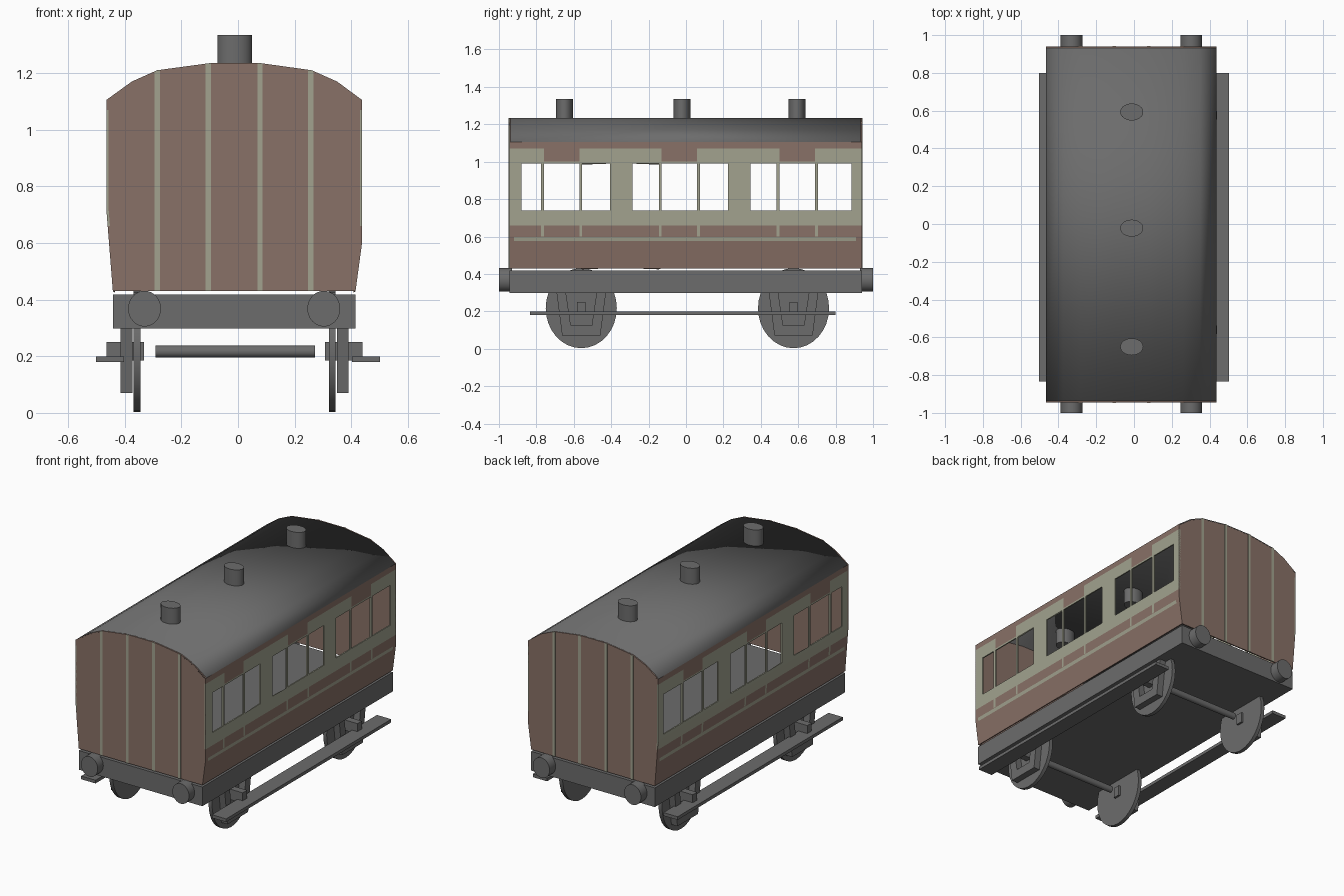
import bpy, bmesh, math
from mathutils import Matrix

if "Cube" in bpy.data.objects:
    bpy.data.objects.remove(bpy.data.objects["Cube"])

def material(name, rgb):
    m = bpy.data.materials.new(name)
    m.diffuse_color = (*rgb, 1)
    m.use_nodes = True
    m.node_tree.nodes["Principled BSDF"].inputs["Base Color"].default_value = m.diffuse_color
    return m

GREY = material("dark grey", (0.15, 0.15, 0.15))
BROWN = material("dull brown", (0.25, 0.165, 0.135))
CREAM = material("sage cream", (0.36, 0.365, 0.275))

CX = -0.012                      # centre line of the carriage
Y0, Y1 = -0.945, 0.94            # ends of the body
ROOF = [(-0.465, 1.105), (-0.375, 1.17), (-0.285, 1.21), (-0.10, 1.235),
        (0.08, 1.235), (0.26, 1.21), (0.35, 1.17), (0.438, 1.105)]
LEFT = [(0.43, -0.442), (0.72, -0.465), (1.105, -0.465)]   # (z, x)
RIGHT = [(0.43, 0.415), (0.60, 0.438), (1.105, 0.438)]

def lerp(points, t):
    for (a, va), (b, vb) in zip(points, points[1:]):
        if t <= b + 1e-6:
            return va + (vb - va) * (t - a) / (b - a)
    return points[-1][1]

def finish(name, bm, mats, smooth=False):
    me = bpy.data.meshes.new(name)
    bm.to_mesh(me)
    bm.free()
    ob = bpy.data.objects.new(name, me)
    bpy.context.collection.objects.link(ob)
    for m in mats:
        me.materials.append(m)
    if smooth:
        bpy.ops.object.select_all(action='DESELECT')
        ob.select_set(True)
        bpy.context.view_layer.objects.active = ob
        bpy.ops.object.shade_smooth_by_angle(angle=math.radians(30))
    return ob

def box(name, x0, x1, y0, y1, z0, z1, mat=GREY):
    bm = bmesh.new()
    bmesh.ops.create_cube(bm, size=1)
    for v in bm.verts:
        v.co = ((x0 + x1) / 2 + v.co.x * (x1 - x0), (y0 + y1) / 2 + v.co.y * (y1 - y0),
                (z0 + z1) / 2 + v.co.z * (z1 - z0))
    return finish(name, bm, [mat])

def cylinder(name, centre, radii, axis, seg=32):
    """Elliptical cylinder; radii are half sizes along x, y and z."""
    bm = bmesh.new()
    bmesh.ops.create_cone(bm, cap_ends=True, segments=seg, radius1=1, radius2=1, depth=2)
    turn = {'X': Matrix.Rotation(math.pi / 2, 4, 'Y'),
            'Y': Matrix.Rotation(math.pi / 2, 4, 'X'), 'Z': Matrix()}[axis]
    bm.transform(Matrix.Translation(centre) @ Matrix.Diagonal((*radii, 1)) @ turn)
    return finish(name, bm, [GREY], True)

def prism(name, outline, depth, mat):
    """Extrude a closed 3D outline along the depth vector."""
    bm = bmesh.new()
    f = bm.faces.new([bm.verts.new(p) for p in outline])
    new = bmesh.ops.extrude_face_region(bm, geom=[f])['geom']
    bmesh.ops.translate(bm, vec=depth, verts=[v for v in new if isinstance(v, bmesh.types.BMVert)])
    bmesh.ops.recalc_face_normals(bm, faces=bm.faces)
    return finish(name, bm, [mat])

# Side walls: grid of cells, with windows left open and colours by cell
WINDOWS = [(-0.88, -0.775), (-0.76, -0.57), (-0.555, -0.405),
           (-0.285, -0.145), (-0.13, 0.06), (0.075, 0.225),
           (0.345, 0.485), (0.50, 0.69), (0.705, 0.885)]
DOORS = [WINDOWS[i] for i in (1, 4, 7)]
BARS = [b for a, c in DOORS for b in ((a - 0.015, a), (c, c + 0.015))]

def inside(spans, y):
    return any(a < y < b for a, b in spans)

def side_colour(y, z):
    if 0.575 < z < 0.597 and -0.92 < y < 0.91:
        return 1
    if 0.60 < z < 0.66:
        return int(inside(BARS, y))
    if 0.66 < z < 1.07:
        return int(not (z > 1.0 and inside(DOORS, y)))
    return 0

def side_wall(name, profile, sign):
    ys = sorted({Y0, Y1, -0.92, 0.91, *(v for w in WINDOWS + BARS for v in w)})
    zs = sorted({0.43, 0.575, 0.597, 0.60, 0.66, 0.72, 0.74, 0.99, 1.0, 1.07, 1.105})
    bm = bmesh.new()
    grid = [[bm.verts.new((lerp(profile, z), y, z)) for z in zs] for y in ys]
    for i in range(len(ys) - 1):
        for j in range(len(zs) - 1):
            y, z = (ys[i] + ys[i + 1]) / 2, (zs[j] + zs[j + 1]) / 2
            if 0.74 < z < 0.99 and inside(WINDOWS, y):
                continue
            q = [grid[i][j], grid[i + 1][j], grid[i + 1][j + 1], grid[i][j + 1]]
            bm.faces.new(q if sign > 0 else q[::-1]).material_index = side_colour(y, z)
    bmesh.ops.delete(bm, geom=[v for v in bm.verts if not v.link_faces], context='VERTS')
    mod = finish(name, bm, [BROWN, CREAM]).modifiers.new("thickness", 'SOLIDIFY')
    mod.thickness, mod.offset = 0.008, -1

side_wall("right_side_wall", RIGHT, 1)
side_wall("left_side_wall", LEFT, -1)

# End walls with painted strips
outline = [(x, z) for z, x in LEFT[:2]] + ROOF + [(x, z) for z, x in RIGHT[1::-1]]
for tag, y, d in (("front", Y0, 1), ("back", Y1, -1)):
    prism(tag + "_end_wall", [(x, y, z) for x, z in outline], (0, d * 0.008, 0), BROWN)
    for x in (-0.285, -0.105, 0.078, 0.257):
        a, b = x - 0.009, x + 0.009
        pts = [(a, 0.43), (b, 0.43), (b, lerp(ROOF, b)), (a, lerp(ROOF, a))]
        prism(tag + "_end_strip", [(u, y, z) for u, z in pts], (0, -d * 0.003, 0), CREAM)

# Roof sheet
bm = bmesh.new()
rows = [[bm.verts.new((x, y, z)) for x, z in ROOF] for y in (Y0, Y1)]
for i in range(len(ROOF) - 1):
    bm.faces.new((rows[0][i], rows[0][i + 1], rows[1][i + 1], rows[1][i]))
roof = finish("roof", bm, [GREY], True)
mod = roof.modifiers.new("thickness", 'SOLIDIFY')
mod.thickness, mod.offset = 0.006, -1

# Roof vents, reaching a little below the roof
for y in (-0.65, -0.022, 0.593):
    cylinder("roof_vent", (CX, y, 1.235), (0.061, 0.045, 0.10), 'Z')

# Chassis and buffers
box("chassis", -0.442, 0.415, Y0, Y1, 0.298, 0.418)
for x in (-0.33, 0.303):
    for y in (-0.965, 0.965):
        cylinder("buffer", (x, y, 0.368), (0.058, 0.035, 0.063), 'Y')

# Running gear
for y in (-0.56, 0.575):
    cylinder("axle", (-0.01, y, 0.217), (0.282, 0.019, 0.021), 'X', 16)
    for s in (-1, 1):
        def px(d):
            return CX + s * d
        cylinder("wheel", (px(0.345), y, 0.217), (0.012, 0.19, 0.214), 'X')
        # Axle guard: tapered frame with an open middle
        frame = [(-0.132, 0.30), (-0.102, 0.07), (0.102, 0.07), (0.132, 0.30),
                 (0.082, 0.30), (0.056, 0.125), (-0.056, 0.125), (-0.082, 0.30)]
        prism("axle_guard", [(px(0.361), y + u, z) for u, z in frame], (s * 0.042, 0, 0), GREY)
        box("axle_box", *sorted((px(0.32), px(0.452))), y - 0.022, y + 0.022, 0.185, 0.25)

# Footboards
for s in (-1, 1):
    box("footboard", *sorted((s * 0.403, s * 0.502)), -0.835, 0.80, 0.18, 0.20)
